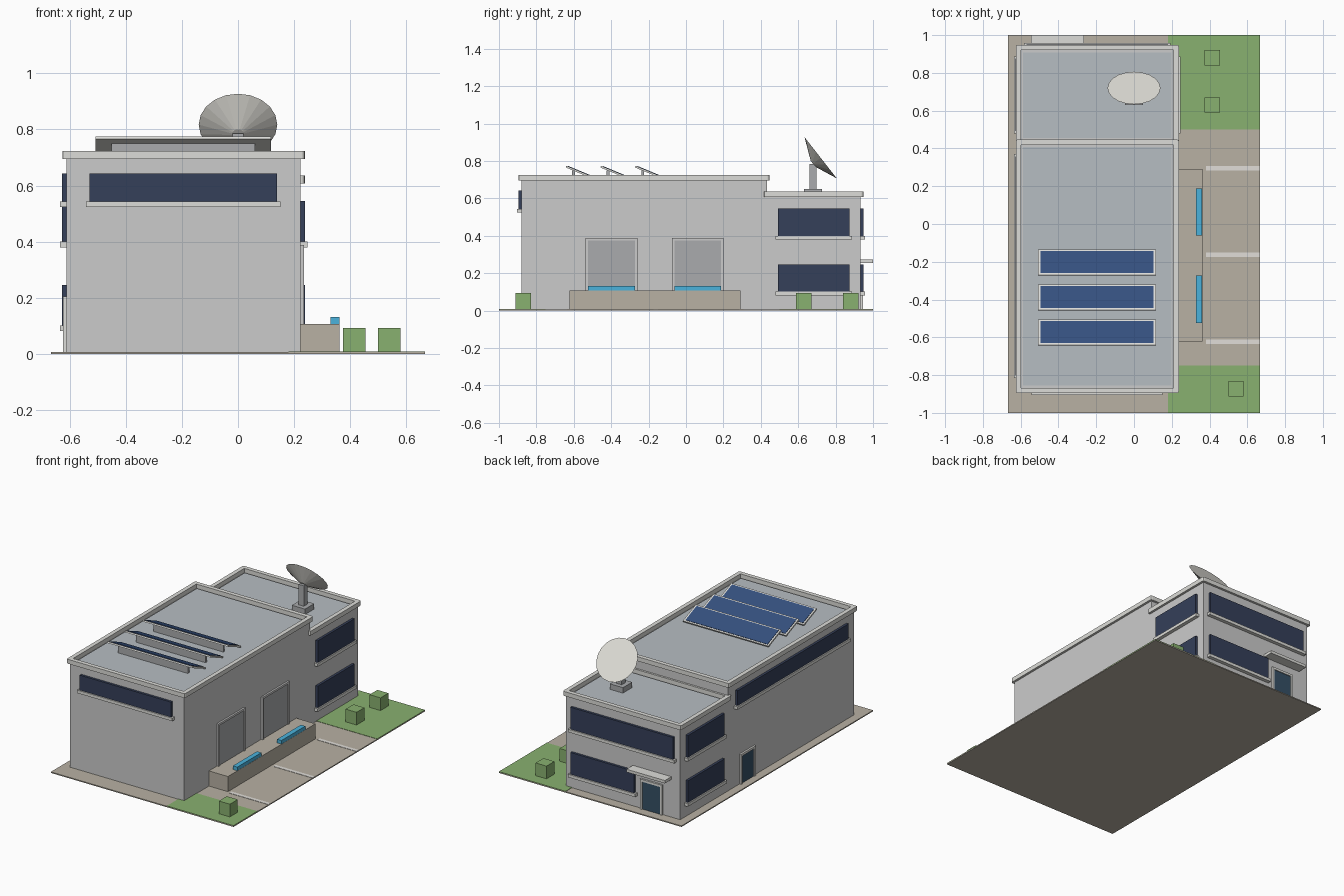
import bpy, bmesh, math
from mathutils import Vector, Matrix

if "Cube" in bpy.data.objects:
    bpy.data.objects.remove(bpy.data.objects["Cube"])


def material(name, r, g, b):
    m = bpy.data.materials.new(name)
    m.diffuse_color = (r, g, b, 1)
    m.use_nodes = True
    m.node_tree.nodes["Principled BSDF"].inputs["Base Color"].default_value = m.diffuse_color
    return m


WALL = material("wall", 0.64, 0.64, 0.61)
TRIM = material("trim", 0.72, 0.72, 0.69)
GLASS = material("glass", 0.035, 0.05, 0.10)
DOOR = material("door_glass", 0.035, 0.08, 0.13)
ROOF = material("roof", 0.47, 0.51, 0.54)
STONE = material("paving", 0.48, 0.44, 0.37)
GRASS = material("grass", 0.25, 0.44, 0.16)
CYAN = material("bumper_blue", 0.07, 0.45, 0.72)
SOLAR = material("solar_blue", 0.035, 0.08, 0.21)
METAL = material("shutter_grey", 0.40, 0.41, 0.42)
LINE = material("painted_line", 0.75, 0.73, 0.69)
DISH = material("dish_white", 0.74, 0.73, 0.68)


def finish(name, bm, mat):
    me = bpy.data.meshes.new(name)
    bmesh.ops.recalc_face_normals(bm, faces=bm.faces)
    bm.to_mesh(me)
    bm.free()
    me.materials.append(mat)
    ob = bpy.data.objects.new(name, me)
    bpy.context.collection.objects.link(ob)
    return ob


def box(name, x, y, z, mat):
    """Box from (min, max) pairs."""
    bm = bmesh.new()
    size = [r[1] - r[0] for r in (x, y, z)]
    mid = Vector([(r[0] + r[1]) / 2 for r in (x, y, z)])
    bmesh.ops.create_cube(bm, size=1, matrix=Matrix.Translation(mid) @ Matrix.Diagonal((*size, 1)))
    return finish(name, bm, mat)


def ring(name, x, y, z, t, mat):
    """Rectangular parapet ring with clipped outer corners."""
    bm = bmesh.new()

    def loop(d, h):
        return [bm.verts.new((px, py, h)) for px, py in
                ((x[0] + d, y[0] + d), (x[1] - d, y[0] + d), (x[1] - d, y[1] - d), (x[0] + d, y[1] - d))]
    loops = [loop(0, z[0]), loop(0, z[1]), loop(t, z[1]), loop(t, z[0])]
    for k in range(4):
        a, b = loops[k], loops[(k + 1) % 4]
        for i in range(4):
            j = (i + 1) % 4
            bm.faces.new((a[i], a[j], b[j], b[i]))
    corners = [bm.edges.get((loops[0][i], loops[1][i])) for i in range(4)]
    bmesh.ops.bevel(bm, geom=corners, offset=0.01, segments=2, profile=0.5, affect='EDGES')
    return finish(name, bm, mat)


# Wall planes: side -> (axis, position, outward sign)
SIDES = {"front": ("y", -0.88, -1), "back": ("y", 0.933, 1),
         "left": ("x", -0.611, -1), "right": ("x", 0.223, 1)}


def on_wall(name, side, span, z, out, mat):
    axis, pos, s = SIDES[side]
    depth = sorted((pos - s * 0.005, pos + s * out))
    if axis == "y":
        return box(name, span, depth, z, mat)
    return box(name, depth, span, z, mat)


def window(name, side, span, z):
    on_wall(name, side, span, z, 0.016, GLASS)
    on_wall(name + "_sill", side, (span[0] - 0.013, span[1] + 0.013), (z[0] - 0.017, z[0] + 0.003), 0.024, TRIM)


def framed_door(name, side, span, z, t, out, mat, frame_mat):
    a, b = span
    on_wall(name, side, (a + t, b - t), (z[0], z[1] - t), out * 0.5, mat)
    on_wall(name + "_jamb_a", side, (a, a + t), z, out, frame_mat)
    on_wall(name + "_jamb_b", side, (b - t, b), z, out, frame_mat)
    on_wall(name + "_head", side, (a + t, b - t), (z[1] - t, z[1]), out, frame_mat)


# Site: paving, lawns, painted bay lines, shrubs
box("paving", (-0.667, 0.667), (-1, 1), (0, 0.007), STONE)
for i, y in enumerate(((0.5, 1), (-1, -0.75))):
    box(f"lawn_{i}", (0.18, 0.667), y, (0.0005, 0.009), GRASS)
for i, y in enumerate((0.296, -0.163, -0.623)):
    box(f"bay_line_{i}", (0.38, 0.667), (y - 0.012, y + 0.012), (0.005, 0.009), LINE)
for i, (x, y) in enumerate(((0.414, 0.88), (0.414, 0.63), (0.539, -0.871))):
    box(f"shrub_{i}", (x - 0.04, x + 0.04), (y - 0.041, y + 0.041), (0.005, 0.093), GRASS)

# Two building blocks with parapets and roof decks
for name, y, top in (("hall", (-0.88, 0.432), 0.695), ("office", (0.432, 0.933), 0.607)):
    box(name + "_body", (-0.611, 0.223), y, (0.005, top), WALL)
    ring(name + "_parapet", (-0.626, 0.238), (y[0] - 0.015, y[1] + 0.015), (top, top + 0.029), 0.028, TRIM)
    box(name + "_roof", (-0.587, 0.199), (y[0] + 0.024, y[1] - 0.024), (top - 0.002, top + 0.007), ROOF)

# Windows
window("front_window", "front", (-0.529, 0.139), (0.541, 0.643))
window("hall_side_window", "left", (-0.801, 0.357), (0.541, 0.643))
for floor, z in (("upper", (0.397, 0.545)), ("lower", (0.099, 0.246))):
    for side in ("left", "right"):
        window(f"{floor}_{side}_window", side, (0.492, 0.875), z)
    window(f"{floor}_back_window", "back", (-0.57 if floor == "upper" else -0.285, 0.18), z)

# Entrance doors and canopy
framed_door("entrance_door", "back", (-0.485, -0.325), (0.005, 0.205), 0.015, 0.012, DOOR, TRIM)
framed_door("side_door", "left", (0.16, 0.315), (0.005, 0.205), 0.015, 0.012, DOOR, TRIM)
on_wall("entrance_canopy", "back", (-0.546, -0.265), (0.255, 0.274), 0.067, TRIM)

# Loading dock with shutters and bumpers
box("dock_platform", (0.22, 0.362), (-0.622, 0.291), (0.005, 0.107), STONE)
for i, y in enumerate(((-0.523, -0.272), (-0.062, 0.187))):
    framed_door(f"dock_shutter_{i}", "right", (y[0] - 0.014, y[1] + 0.014), (0.107, 0.388), 0.014, 0.012, METAL, WALL)
    box(f"dock_bumper_{i}", (0.329, 0.361), y, (0.105, 0.131), CYAN)

# Tilted solar panels on rails
tilt = Matrix.Rotation(math.radians(-22.6), 4, 'X')
for i, y in enumerate((-0.204, -0.389, -0.574)):
    frame = box(f"solar_frame_{i}", (-0.507, 0.117), (-0.073, 0.073), (-0.005, 0.005), TRIM)
    cells = box(f"solar_cells_{i}", (-0.496, 0.104), (-0.063, 0.063), (0.003, 0.0075), SOLAR)
    for ob in (frame, cells):
        ob.matrix_world = Matrix.Translation((0, y, 0.742)) @ tilt
    box(f"solar_rail_{i}", (-0.45, 0.06), (y - 0.035, y - 0.02), (0.70, 0.75), METAL)

# Satellite dish: plinth, mast, shallow closed cone
box("dish_plinth", (-0.048, 0.048), (0.631, 0.727), (0.61, 0.65), METAL)
box("dish_mast", (-0.019, 0.019), (0.66, 0.698), (0.645, 0.785), METAL)
bm = bmesh.new()
bmesh.ops.create_cone(bm, cap_ends=True, segments=20, radius1=0.02, radius2=0.14, depth=0.052)
dish = finish("dish", bm, DISH)
axis = Vector((0, 0.788, 0.617)).normalized()
dish.matrix_world = (Matrix.Translation(Vector((0, 0.72, 0.817)) - axis * 0.026)
                     @ axis.to_track_quat('Z', 'Y').to_matrix().to_4x4())
